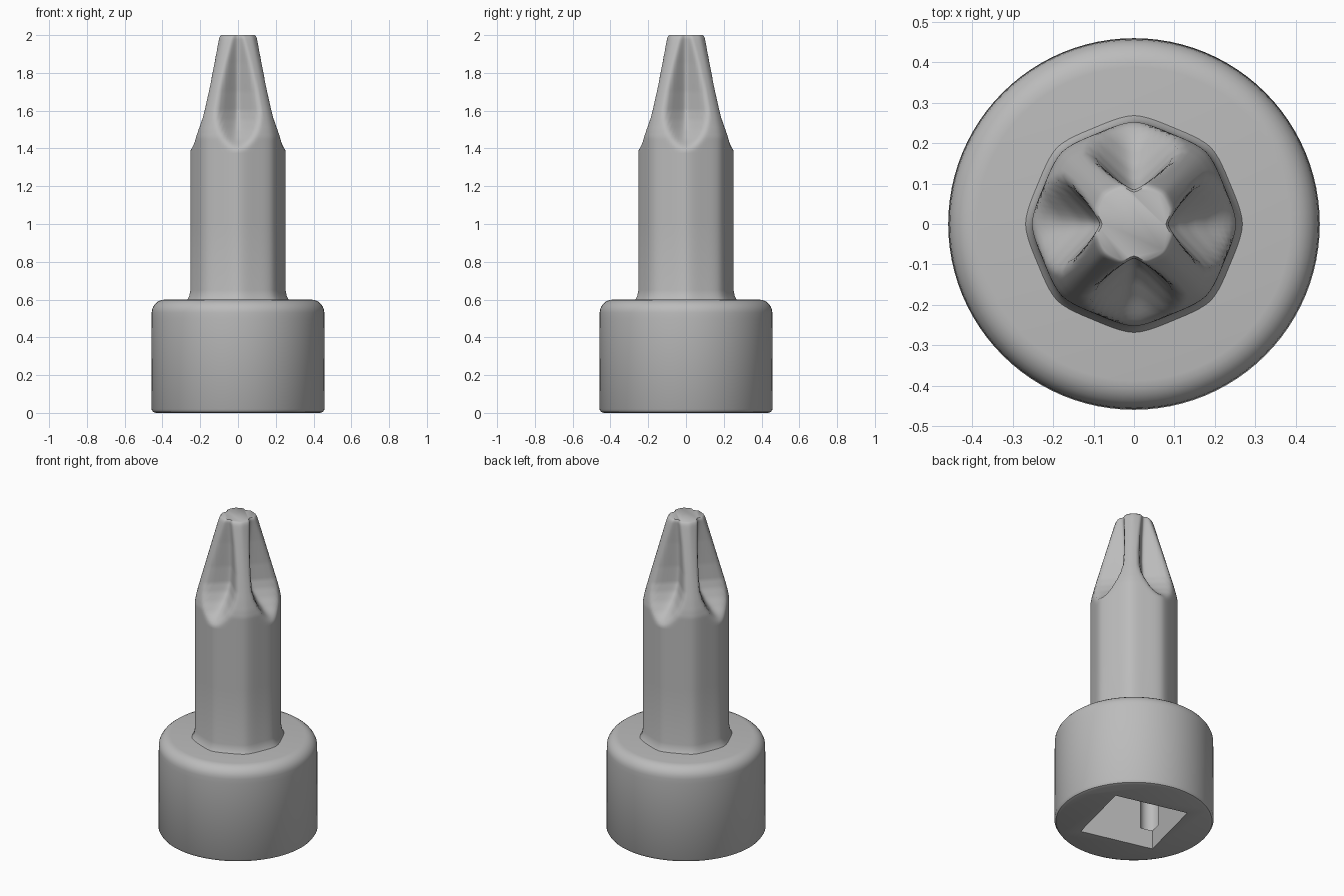
import bpy, bmesh
from math import sin, cos, pi, radians

cube = bpy.data.objects.get("Cube")
if cube:
    bpy.data.objects.remove(cube, do_unlink=True)

steel = bpy.data.materials.new("grey steel")
steel.use_nodes = True
steel.diffuse_color = (0.5, 0.5, 0.5, 1)
steel.node_tree.nodes["Principled BSDF"].inputs["Base Color"].default_value = (0.5, 0.5, 0.5, 1)

SEG = 96


def loft(name, heights, radius, seg=SEG):
    """Closed tube whose radius depends on angle and height."""
    bm = bmesh.new()
    rings = []
    for z in heights:
        ring = []
        for i in range(seg):
            a = 2 * pi * i / seg
            r = radius(a, z)
            ring.append(bm.verts.new((r * cos(a), r * sin(a), z)))
        rings.append(ring)
    for low, high in zip(rings, rings[1:]):
        for i in range(seg):
            j = (i + 1) % seg
            bm.faces.new((low[i], low[j], high[j], high[i]))
    bm.faces.new(rings[0][::-1])
    bm.faces.new(rings[-1])
    mesh = bpy.data.meshes.new(name)
    bm.to_mesh(mesh)
    bm.free()
    mesh.materials.append(steel)
    obj = bpy.data.objects.new(name, mesh)
    bpy.context.collection.objects.link(obj)
    return obj


def lookup(table, z):
    """Linear interpolation in a list of (height, value)."""
    if z <= table[0][0]:
        return table[0][1]
    for (z0, v0), (z1, v1) in zip(table, table[1:]):
        if z <= z1:
            return v0 + (v1 - v0) * (z - z0) / (z1 - z0)
    return table[-1][1]


def smooth(obj, angle):
    bpy.ops.object.select_all(action="DESELECT")
    obj.select_set(True)
    bpy.context.view_layer.objects.active = obj
    bpy.ops.object.shade_smooth_by_angle(angle=radians(angle))


# Shaft with a soft eight-sided section, ending in a four-ribbed cross tip
outer = [(0.58, 0.28), (0.6, 0.268), (0.62, 0.258), (0.65, 0.252), (1.46, 0.252),
         (1.5, 0.245), (1.56, 0.23), (1.97, 0.115), (1.99, 0.108), (2.0, 0.098)]
rib = [(1.375, 0.6), (1.395, 0.17), (1.42, 0.14), (1.45, 0.115), (1.5, 0.085),
       (1.55, 0.063), (1.6, 0.05), (1.7, 0.045), (1.85, 0.047), (1.99, 0.053), (2.0, 0.049)]


def shaft_radius(a, z):
    facet = 1 - 0.04 * abs(sin(4 * a)) ** 1.5
    body = lookup(outer, z) * facet
    u, v = abs(sin(a - pi / 4)) + 1e-4, abs(cos(a - pi / 4)) + 1e-4
    flute = lookup(rib, z) * (u ** -5 + v ** -5) ** 0.2
    return (body ** -14 + flute ** -14) ** (-1 / 14)


levels = [0.58, 0.6, 0.62, 0.65, 1.0, 1.36]
levels += [1.375 + 0.0125 * i for i in range(49)] + [1.985, 1.993, 2.0]
shaft = loft("shaft_and_cross_tip", sorted(set(levels)), shaft_radius)
smooth(shaft, 50)

# Round drive collar with a rounded shoulder
collar_profile = [(0.0, 0.435), (0.006, 0.45), (0.02, 0.459), (0.5, 0.457)]
collar_profile += [(0.53 + 0.07 * sin(t * pi / 12), 0.387 + 0.07 * cos(t * pi / 12))
                   for t in range(7)]
collar = loft("drive_collar", [z for z, r in collar_profile],
              lambda a, z: lookup(collar_profile, z))


# Square drive socket with rounded corner reliefs, cut from below
def cutter(name, low, high, r, seg, spot=(0, 0), turn=0):
    obj = loft(name, [low, high], lambda a, z: r, seg)
    obj.location = (spot[0], spot[1], 0)
    obj.rotation_euler.z = turn
    obj.hide_render = True
    obj.hide_set(True)
    cut = collar.modifiers.new(name, "BOOLEAN")
    cut.operation = "DIFFERENCE"
    cut.solver = "EXACT"
    cut.object = obj


corner = radians(31)
cutter("socket_cutter", -0.1, 0.45, 0.325, 4, turn=corner)
for k in range(4):
    a = corner + k * pi / 2
    cutter("corner_relief_cutter", 0.12, 0.44, 0.055, 20, (0.28 * cos(a), 0.28 * sin(a)))
bpy.context.view_layer.update()

# Bake the cuts so the shading follows the finished faces
graph = bpy.context.evaluated_depsgraph_get()
finished = bpy.data.meshes.new_from_object(collar.evaluated_get(graph))
collar.modifiers.clear()
collar.data = finished
for obj in [o for o in bpy.data.objects if "cutter" in o.name]:
    bpy.data.objects.remove(obj, do_unlink=True)
smooth(collar, 35)
